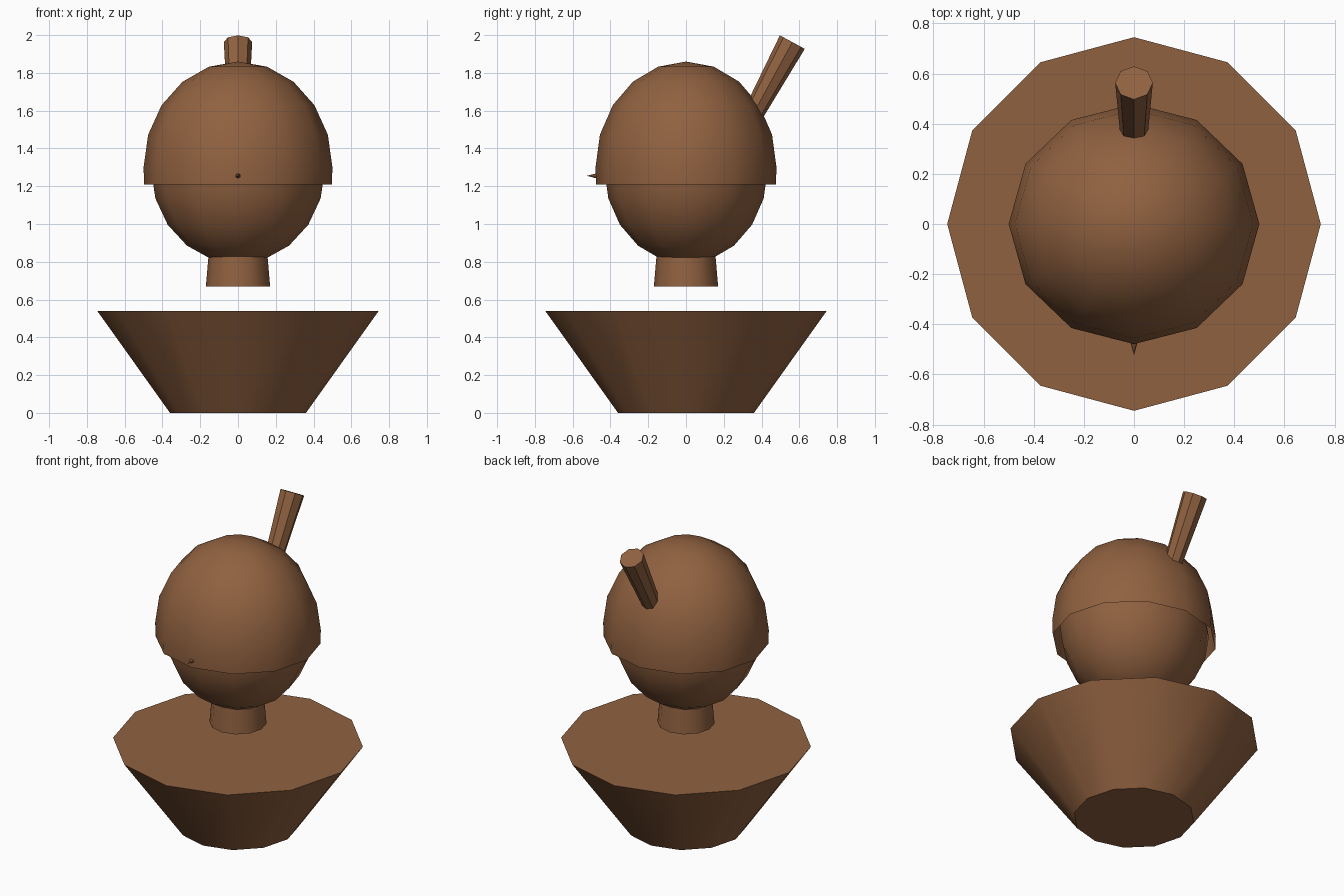
import bpy, bmesh, math
from mathutils import Vector

if "Cube" in bpy.data.objects:
    bpy.data.objects.remove(bpy.data.objects["Cube"])

brown = bpy.data.materials.new("brown")
brown.diffuse_color = (0.28, 0.12, 0.051, 1)
brown.use_nodes = True
brown.node_tree.nodes["Principled BSDF"].inputs["Base Color"].default_value = brown.diffuse_color


def lathe(name, profile, sides=12, y_scale=1.0, closed=True, origin=(0, 0, 0), axis=(0, 0, 1)):
    """Revolve (radius, height) points, listed bottom to top, around an axis."""
    bm = bmesh.new()
    rings = [[bm.verts.new((r * math.cos(i * math.tau / sides),
                            r * math.sin(i * math.tau / sides) * y_scale, h))
              for i in range(sides)] for r, h in profile]
    for lo, hi in zip(rings, rings[1:]):
        for i in range(sides):
            j = (i + 1) % sides
            bm.faces.new((lo[i], lo[j], hi[j], hi[i]))
    if closed:
        if profile[0][0] > 0:
            bm.faces.new(rings[0][::-1])
        if profile[-1][0] > 0:
            bm.faces.new(rings[-1])
    bmesh.ops.remove_doubles(bm, verts=bm.verts, dist=1e-5)
    me = bpy.data.meshes.new(name)
    bm.to_mesh(me)
    bm.free()
    me.materials.append(brown)
    ob = bpy.data.objects.new(name, me)
    bpy.context.collection.objects.link(ob)
    ob.location = origin
    d = Vector(axis).normalized()
    ob.rotation_euler = (math.atan2(-d.y, d.z), 0, 0)   # tilt in the yz plane
    bpy.ops.object.select_all(action='DESELECT')
    ob.select_set(True)
    bpy.context.view_layer.objects.active = ob
    bpy.ops.object.shade_smooth_by_angle(angle=math.radians(40))
    return ob


def arc(rx, rz, cz, start, end=90, step=18):
    """Elliptical profile from start to end degrees."""
    return [(rx * math.cos(math.radians(a)) if abs(a) < 90 else 0.0,
             cz + rz * math.sin(math.radians(a)))
            for a in range(start, end + 1, step)]


# Body: wide-topped tapered bowl
lathe("body", [(0.36, 0), (0.745, 0.54)])

# Neck, floating above the body
lathe("neck", [(0.17, 0.67), (0.152, 0.88)])

# Head
lathe("head", arc(0.46, 0.5, 1.29, -90, 90), y_scale=0.94)

# Hair cap: open shell over the head
lathe("hair_cap", [(0.497, 1.21)] + arc(0.5, 0.56, 1.3, 0), y_scale=0.958, closed=False)

# Pointed nose
lathe("nose", [(0.022, 0), (0, 0.085)], sides=8, origin=(0, -0.44, 1.255), axis=(0, -1, 0))

# Tilted hair tuft at the back
lathe("hair_tuft", [(0.047, 0), (0.075, 0.6)], sides=8,
      origin=(0, 0.276, 1.436), axis=(0, 0.478, 0.878))
